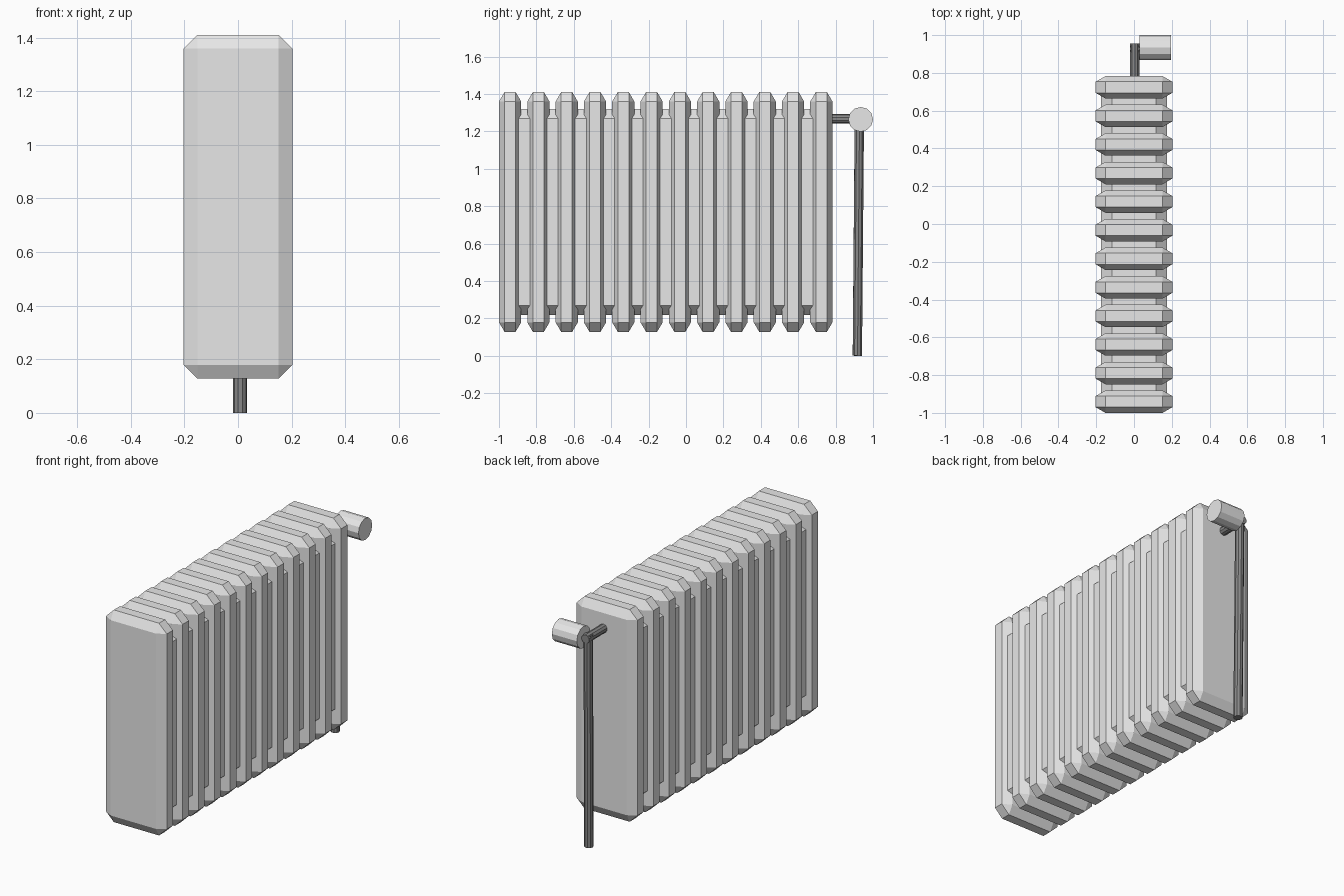
import bpy, bmesh
from mathutils import Vector

if "Cube" in bpy.data.objects:
    bpy.data.objects.remove(bpy.data.objects["Cube"])


def material(name, value):
    m = bpy.data.materials.new(name)
    m.diffuse_color = (value, value, value, 1)
    m.use_nodes = True
    m.node_tree.nodes["Principled BSDF"].inputs["Base Color"].default_value = m.diffuse_color
    return m


paint = material("light_grey", 0.8)
metal = material("dark_grey", 0.25)


def add_object(name, bm, mat, loc=(0, 0, 0)):
    mesh = bpy.data.meshes.new(name)
    bm.normal_update()
    bm.to_mesh(mesh)
    bm.free()
    mesh.materials.append(mat)
    ob = bpy.data.objects.new(name, mesh)
    ob.location = loc
    bpy.context.collection.objects.link(ob)
    return ob


def chamfered_box(name, half, cut, loc):
    """Box with every edge cut flat; the cut has its own size on each axis."""
    bm = bmesh.new()
    for sx in (-1, 1):
        for sy in (-1, 1):
            for sz in (-1, 1):
                for axis in range(3):
                    p = [half[i] - (0 if i == axis else cut[i]) for i in range(3)]
                    bm.verts.new((sx * p[0], sy * p[1], sz * p[2]))
    bmesh.ops.convex_hull(bm, input=bm.verts[:])
    bmesh.ops.dissolve_limit(bm, angle_limit=0.01, verts=bm.verts[:], edges=bm.edges[:])
    bmesh.ops.recalc_face_normals(bm, faces=bm.faces[:])
    return add_object(name, bm, paint, loc)


def rod(name, start, end, radius, sides, mat):
    a, b = Vector(start), Vector(end)
    bm = bmesh.new()
    bmesh.ops.create_cone(bm, cap_ends=True, segments=sides, radius1=radius,
                          radius2=radius, depth=(b - a).length)
    ob = add_object(name, bm, mat, (a + b) / 2)
    ob.rotation_euler = (b - a).to_track_quat('Z', 'Y').to_euler()
    return ob


# Twelve radiator sections
for i in range(12):
    chamfered_box(f"section_{i + 1}", (0.203, 0.0595, 0.641), (0.052, 0.03, 0.051),
                  (0, -0.9405 + i * 0.1513, 0.769))

# Narrower core showing between the sections
chamfered_box("core", (0.175, 0.84, 0.551), (0.058, 0.03, 0.051), (0, -0.11, 0.769))

# Supply pipe: short outlet and slightly leaning drop to the floor
rod("outlet_pipe", (0.004, 0.76, 1.267), (0.004, 0.955, 1.267), 0.026, 10, metal)
rod("drop_pipe", (0.008, 0.916, 0.0), (0.004, 0.927, 1.285), 0.026, 10, metal)

# Valve knob
rod("valve_knob", (0.03, 0.934, 1.264), (0.197, 0.934, 1.264), 0.066, 12, paint)
